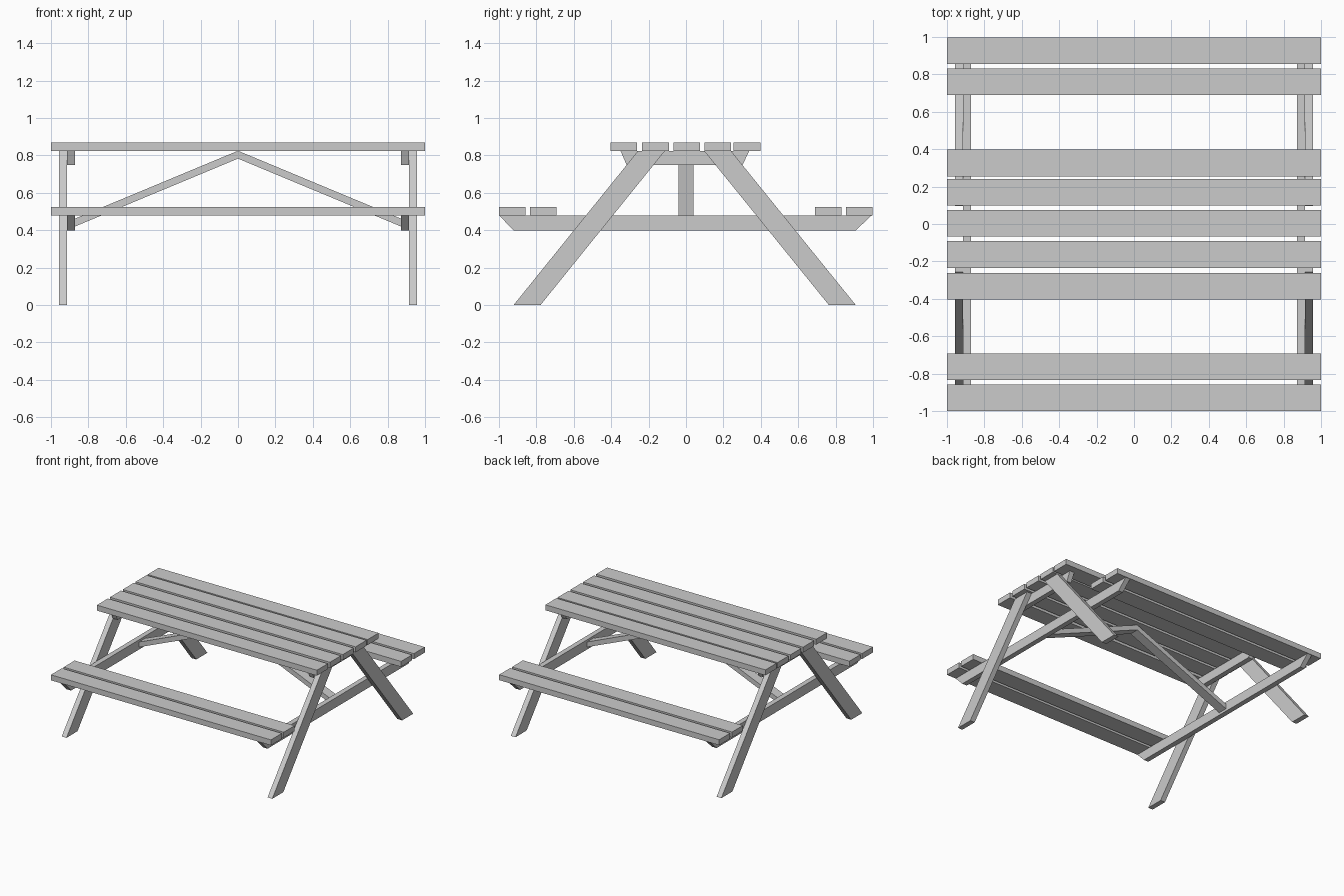
import bpy, bmesh
from mathutils import Vector

if "Cube" in bpy.data.objects:
    bpy.data.objects.remove(bpy.data.objects["Cube"])


def prism(name, points, extrude):
    """Solid made by extruding a flat polygon along a vector."""
    bm = bmesh.new()
    face = bm.faces.new([bm.verts.new(p) for p in points])
    res = bmesh.ops.extrude_face_region(bm, geom=[face])
    verts = [v for v in res["geom"] if isinstance(v, bmesh.types.BMVert)]
    bmesh.ops.translate(bm, verts=verts, vec=Vector(extrude))
    bmesh.ops.recalc_face_normals(bm, faces=bm.faces)
    mesh = bpy.data.meshes.new(name)
    bm.to_mesh(mesh)
    bm.free()
    obj = bpy.data.objects.new(name, mesh)
    bpy.context.collection.objects.link(obj)
    return obj


def plank(name, y, z):
    """Full-length board centred on y, with its underside at z."""
    w, t = 0.071, 0.045
    prism(name, [(-1, y - w, z), (-1, y + w, z), (-1, y + w, z + t), (-1, y - w, z + t)], (2, 0, 0))


def side_board(name, profile, x0, x1):
    """Board with a (y, z) profile, placed at both ends of the table."""
    for side, s in (("left", -1), ("right", 1)):
        prism(f"{side}_{name}", [(s * x0, y, z) for y, z in profile], (s * (x1 - x0), 0, 0))


TOP, SEAT = 0.825, 0.48
LEG_IN, LEG_OUT, BEAM_IN = 0.914, 0.957, 0.872

# Table top and bench planks
for i, y in enumerate((-0.333, -0.163, 0.003, 0.169, 0.326)):
    plank(f"table_plank_{i + 1}", y, TOP)
for i, y in enumerate((-0.929, -0.764, 0.760, 0.926)):
    plank(f"seat_plank_{i + 1}", y, SEAT)

# Slanted legs, cut flat at top and bottom
side_board("front_leg", [(-0.922, 0), (-0.778, 0), (-0.112, TOP), (-0.256, TOP)], LEG_IN, LEG_OUT)
side_board("back_leg", [(0.908, 0), (0.764, 0), (0.096, TOP), (0.240, TOP)], LEG_IN, LEG_OUT)

# Cross beams under the seats and the table top
side_board("seat_beam", [(-0.922, 0.40), (0.908, 0.40), (0.993, SEAT), (-1.0, SEAT)], BEAM_IN, LEG_IN)
side_board("top_beam", [(-0.318, 0.75), (0.303, 0.75), (0.338, TOP), (-0.350, TOP)], BEAM_IN, LEG_IN)

# Chevron brace from the seat beams up to the middle of the table top
chevron = [(-BEAM_IN, 0.42), (0, 0.783), (BEAM_IN, 0.42), (BEAM_IN, 0.462), (0, TOP), (-BEAM_IN, 0.462)]
prism("diagonal_brace", [(x, -0.041, z) for x, z in chevron], (0, 0.08, 0))
